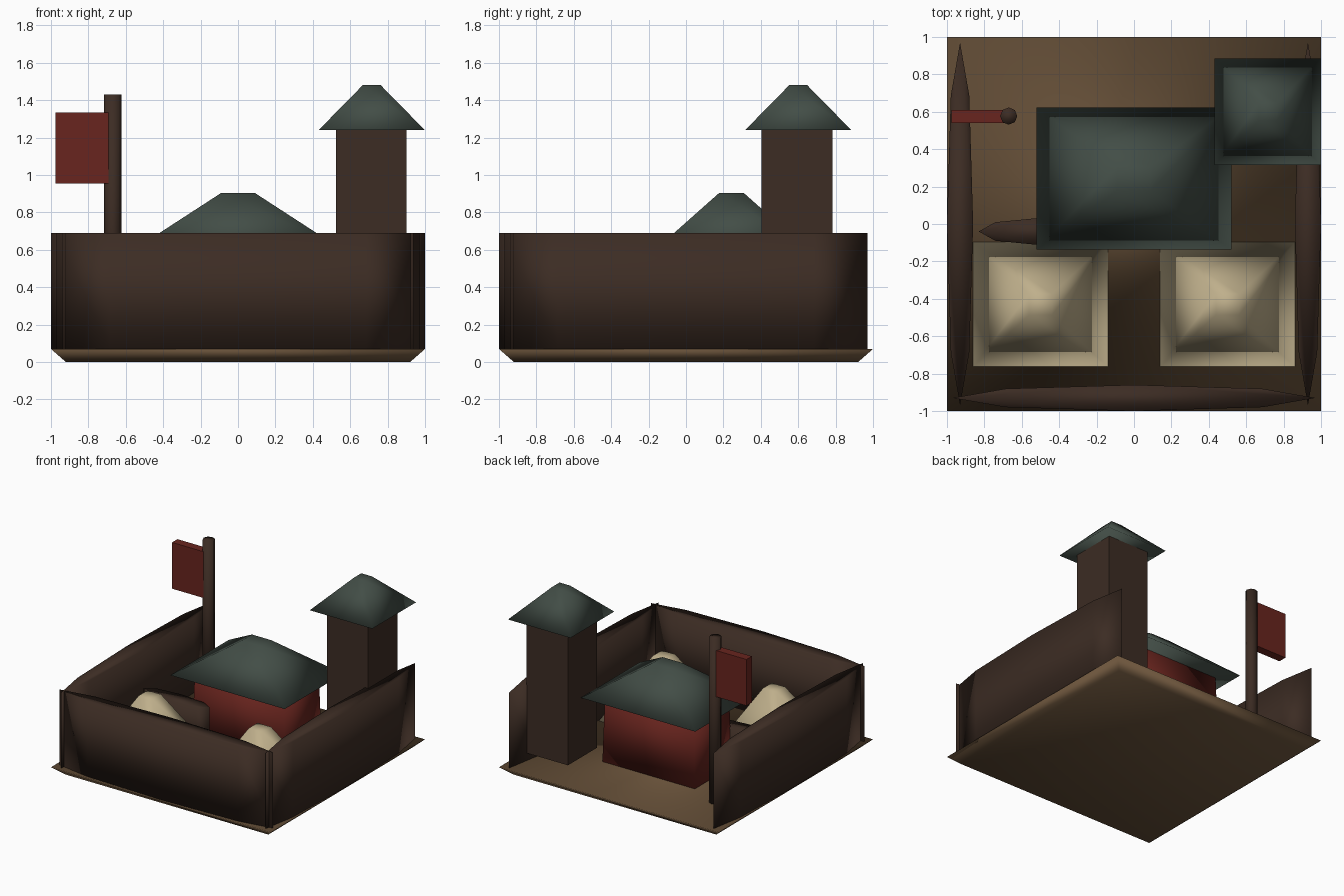
import bpy, bmesh, math
from mathutils import Matrix

if "Cube" in bpy.data.objects:
    bpy.data.objects.remove(bpy.data.objects["Cube"])


def material(name, rgb):
    m = bpy.data.materials.new(name)
    m.diffuse_color = (*rgb, 1)
    m.use_nodes = True
    m.node_tree.nodes["Principled BSDF"].inputs["Base Color"].default_value = m.diffuse_color
    return m


WOOD = material("dark_wood", (0.045, 0.025, 0.017))
EARTH = material("earth", (0.15, 0.09, 0.045))
ROOF = material("roof_slate", (0.055, 0.075, 0.062))
RED = material("red_paint", (0.14, 0.018, 0.013))
CANVAS = material("canvas", (0.52, 0.43, 0.26))


def prism(name, mat, sides, center, half, z0, z1, top=1.0, smooth=True):
    """Upright prism or frustum; half = x/y half sizes at the bottom, top = top scale."""
    bm = bmesh.new()
    r = math.sqrt(2) if sides == 4 else 1.0
    bmesh.ops.create_cone(bm, cap_ends=True, segments=sides,
                          radius1=r, radius2=r * top, depth=1.0)
    turn = math.pi / 4 if sides == 4 else 0.0
    bm.transform(Matrix.Diagonal((half[0], half[1], z1 - z0, 1)) @ Matrix.Rotation(turn, 4, 'Z'))
    for f in bm.faces:
        f.smooth = smooth
    me = bpy.data.meshes.new(name)
    bm.to_mesh(me)
    bm.free()
    me.materials.append(mat)
    ob = bpy.data.objects.new(name, me)
    ob.location = (center[0], center[1], (z0 + z1) / 2)
    bpy.context.collection.objects.link(ob)
    return ob


# Ground slab, wider at the top
prism("ground_slab", EARTH, 4, (0, 0), (0.92, 0.92), 0, 0.07, 1 / 0.92)

# Palisade walls: flattened octagonal prisms, open at the back
prism("front_wall", WOOD, 8, (0, -0.93), (0.97, 0.07), 0.07, 0.69)
for side, sx in (("left", -1), ("right", 1)):
    prism(side + "_wall", WOOD, 8, (sx * 0.93, 0), (0.07, 0.97), 0.07, 0.69)
    # Canvas tents
    prism(side + "_tent", CANVAS, 4, (sx * 0.5, -0.43), (0.36, 0.333), 0.07, 0.58, 0.17)

# Low partition beside the hall
prism("partition", WOOD, 8, (-0.53, -0.04), (0.3, 0.07), 0.07, 0.40)

# Main hall
prism("hall_body", RED, 4, (0, 0.245), (0.42, 0.24), 0.075, 0.63, 0.96)
prism("hall_roof", ROOF, 4, (0, 0.243), (0.52, 0.38), 0.625, 0.905, 0.17)

# Watchtower
prism("tower_body", WOOD, 4, (0.713, 0.593), (0.188, 0.19), 0.13, 1.245, 1.0, False)
prism("tower_roof", ROOF, 4, (0.715, 0.6), (0.284, 0.284), 1.24, 1.48, 0.17)

# Flag pole and flag
prism("flag_pole", WOOD, 8, (-0.67, 0.577), (0.046, 0.046), 0.07, 1.43)
prism("flag", RED, 4, (-0.835, 0.575), (0.142, 0.035), 0.955, 1.335, 1.0, False)
